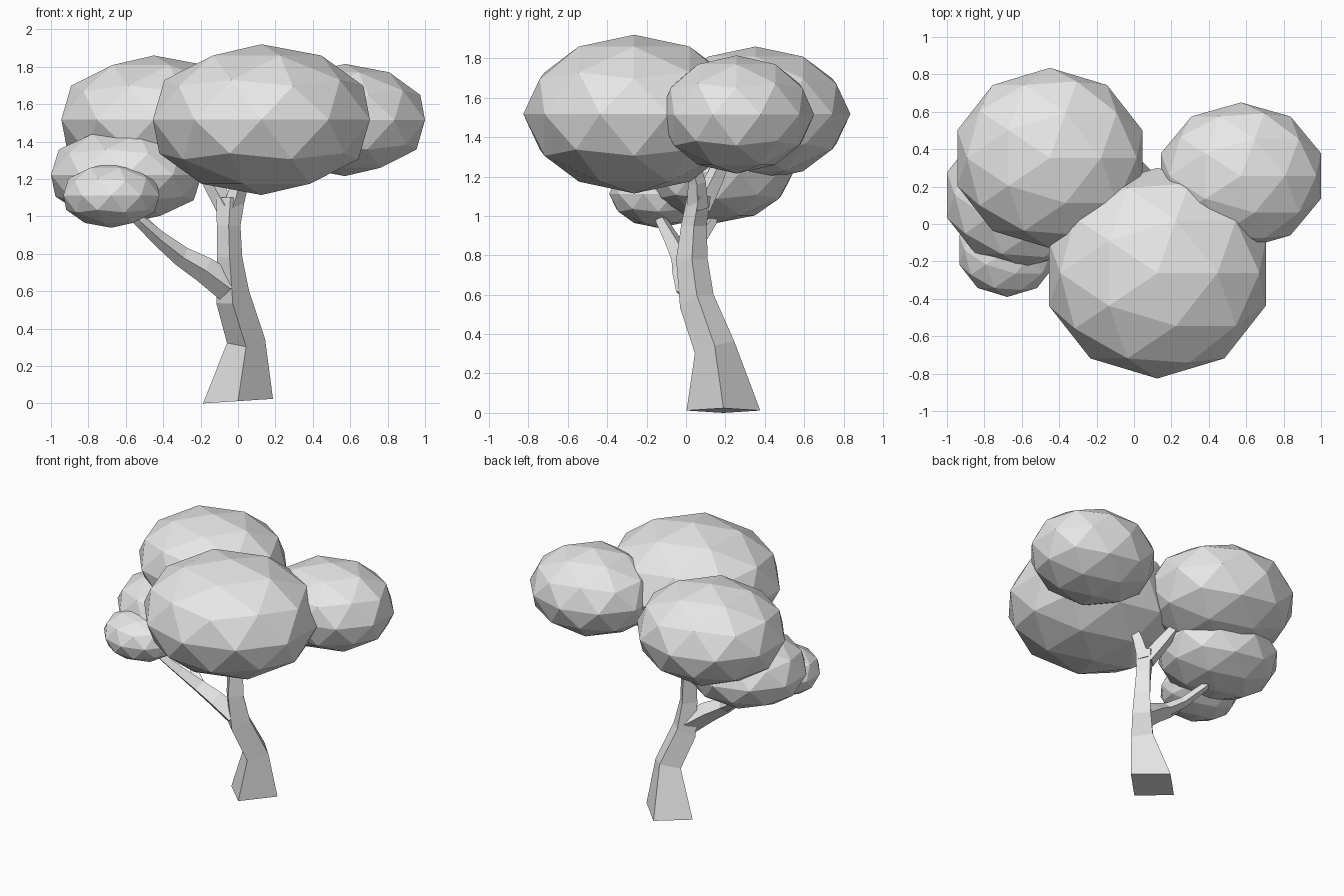
import bpy
import bmesh
from mathutils import Vector

default_cube = bpy.data.objects.get("Cube")
if default_cube:
    bpy.data.objects.remove(default_cube, do_unlink=True)

# One plain grey for the whole tree
grey = bpy.data.materials.new("light_grey")
grey.use_nodes = True
colour = (0.8, 0.8, 0.8, 1)
grey.diffuse_color = colour
grey.node_tree.nodes["Principled BSDF"].inputs["Base Color"].default_value = colour


def loft(name, rings):
    """Skin a list of four-cornered rings into a closed, flat-shaded limb."""
    bm = bmesh.new()
    loops = [[bm.verts.new(corner) for corner in ring] for ring in rings]
    for low, high in zip(loops, loops[1:]):
        for i in range(len(low)):
            j = (i + 1) % len(low)
            bm.faces.new((low[i], low[j], high[j], high[i]))
    bm.faces.new(loops[0])
    bm.faces.new(loops[-1])
    bmesh.ops.recalc_face_normals(bm, faces=bm.faces)
    mesh = bpy.data.meshes.new(name)
    bm.to_mesh(mesh)
    bm.free()
    mesh.materials.append(grey)
    limb = bpy.data.objects.new(name, mesh)
    bpy.context.collection.objects.link(limb)
    return limb


def diamond(centre, rx, ry, tilt_x, tilt_y):
    """Trunk section with corners at left, front, right and back."""
    offsets = ((-rx, 0), (0, -ry), (rx, 0), (0, ry))
    return [Vector(centre) + Vector((x, y, tilt_x * x + tilt_y * y)) for x, y in offsets]


def branch(name, path):
    """Tapering four-sided limb along (point, radius) pairs."""
    points = [Vector(p) for p, r in path]
    rings = []
    for i, (p, radius) in enumerate(path):
        ahead = points[min(i + 1, len(points) - 1)]
        behind = points[max(i - 1, 0)]
        along = (ahead - behind).normalized()
        side = along.cross(Vector((0, 1, 0))).normalized()
        front = along.cross(side)
        rings.append([points[i] + d * radius for d in (side, front, -side, -front)])
    return loft(name, rings)


def foliage(name, centre, radii):
    """Faceted leaf clump."""
    bpy.ops.mesh.primitive_ico_sphere_add(subdivisions=2, radius=1)
    clump = bpy.context.object
    clump.name = name
    for v in clump.data.vertices:
        v.co = Vector(centre) + Vector(a * b for a, b in zip(v.co, radii))
    clump.data.materials.append(grey)


# Leaning trunk
loft("trunk", [
    diamond((0, 0.19, 0.012), 0.187, 0.187, 0.065, 0),
    diamond((0.043, 0.145, 0.333), 0.102, 0.1, 0.1, 0.3),
    diamond((-0.028, 0.055, 0.567), 0.088, 0.085, 0.35, 0.4),
    diamond((-0.045, 0.03, 0.78), 0.068, 0.08, 0, 0),
    diamond((-0.05, 0.04, 0.95), 0.063, 0.065, 0, 0),
    diamond((-0.04, 0.065, 1.1), 0.078, 0.06, 0, 0),
])

# Short fork at the top of the trunk
branch("back_fork", [
    ((-0.06, 0.07, 1.04), 0.055),
    ((-0.14, 0.14, 1.18), 0.048),
    ((-0.22, 0.2, 1.32), 0.035),
])
branch("front_fork", [
    ((-0.03, 0.06, 1.04), 0.055),
    ((0.01, 0.055, 1.17), 0.045),
    ((0.04, 0.03, 1.28), 0.035),
])

# Long side branch and its offshoot
branch("side_branch", [
    ((-0.05, 0.03, 0.62), 0.08),
    ((-0.18, 0, 0.715), 0.07),
    ((-0.3, -0.02, 0.785), 0.055),
    ((-0.42, -0.07, 0.88), 0.042),
    ((-0.52, -0.12, 0.97), 0.032),
    ((-0.62, -0.15, 1.06), 0.025),
])
branch("side_offshoot", [
    ((-0.28, -0.02, 0.775), 0.045),
    ((-0.39, 0.05, 0.85), 0.036),
    ((-0.5, 0.13, 0.97), 0.028),
    ((-0.56, 0.15, 1.06), 0.025),
])

# Leaf clumps
foliage("front_foliage", (0.125, -0.263, 1.517), (0.61, 0.563, 0.403))
foliage("back_foliage", (-0.45, 0.353, 1.518), (0.52, 0.482, 0.342))
foliage("left_foliage", (0.572, 0.257, 1.515), (0.45, 0.393, 0.3))
foliage("right_foliage", (-0.597, 0.155, 1.222), (0.424, 0.39, 0.258))
foliage("small_foliage", (-0.677, -0.14, 1.112), (0.27, 0.25, 0.173))
